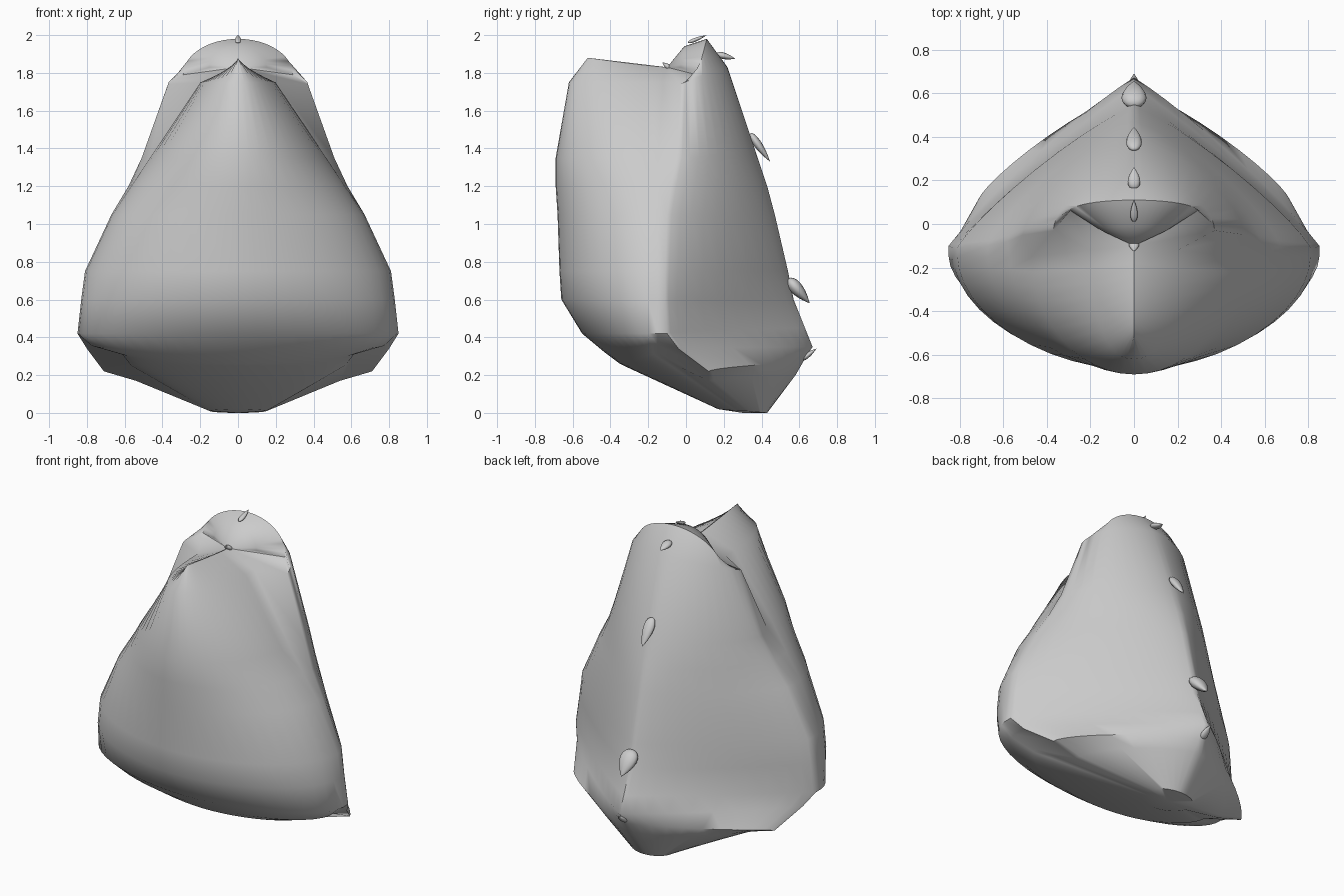
import bpy
import bmesh
from math import sin, cos, pi, radians
from mathutils import Vector

cube = bpy.data.objects.get("Cube")
if cube:
    bpy.data.objects.remove(cube)

grey = bpy.data.materials.new("plain_grey")
grey.use_nodes = True
colour = (0.6, 0.6, 0.6, 1)
grey.diffuse_color = colour
grey.node_tree.nodes["Principled BSDF"].inputs["Base Color"].default_value = colour


def finish(name, bm, angle):
    """Turn a bmesh into a smooth grey object."""
    bmesh.ops.remove_doubles(bm, verts=bm.verts, dist=0.0005)
    bmesh.ops.recalc_face_normals(bm, faces=bm.faces)
    mesh = bpy.data.meshes.new(name)
    bm.to_mesh(mesh)
    bm.free()
    mesh.materials.append(grey)
    obj = bpy.data.objects.new(name, mesh)
    bpy.context.collection.objects.link(obj)
    bpy.ops.object.select_all(action='DESELECT')
    obj.select_set(True)
    bpy.context.view_layer.objects.active = obj
    bpy.ops.object.shade_smooth_by_angle(angle=radians(angle))
    return obj


APEX = (0, -.1, 1.83)
PEAK = (-.52, 1.88)
# Cross-sections, top to bottom:
# front (y, z), front side (x, y, z), hood edge (x, y, z), back (y, z), back roundness
sections = [
    (PEAK, APEX, (.15, -.03, 1.83), (-.01, 1.94), 2),
    (PEAK, APEX, (.29, .06, 1.79), (.11, 1.98), 2),
    ((-.62, 1.75), (.2, -.12, 1.75), (.37, -.03, 1.74), (.22, 1.83), 1.8),
    ((-.69, 1.35), (.47, -.15, 1.35), (.51, -.05, 1.35), (.38, 1.35), 1.5),
    ((-.69, 1.2), (.57, -.15, 1.2), (.58, -.08, 1.2), (.43, 1.2), 1.4),
    ((-.68, 1.05), (.67, -.15, 1.05), (.67, -.1, 1.05), (.47, 1.05), 1.28),
    ((-.67, .75), (.81, -.15, .75), (.81, -.11, .75), (.54, .75), 1.18),
    ((-.66, .6), (.83, -.15, .6), (.83, -.11, .6), (.57, .6), 1.12),
    ((-.55, .42), (.85, -.15, .42), (.85, -.1, .42), (.63, .45), 1.08),
    ((-.43, .32), (.78, -.15, .36), (.8, -.04, .34), (.67, .35), 1.1),
    ((-.35, .26), (.62, -.15, .32), (.71, .12, .22), (.62, .27), 1.2),
    ((-.33, .25), (.57, -.05, .25), (.54, .12, .17), (.58, .2), 1.4),
    ((.17, .02), (.15, .28, .01), (.15, .32, .01), (.43, 0), 2),
]
STEPS = 12


def arc(side, end, power):
    """Quarter curve from the side point to the point on the middle plane."""
    points = []
    for i in range(STEPS + 1):
        t = pi / 2 * i / STEPS
        across = max(cos(t), 0) ** (2 / power)
        along = sin(t) ** (2 / power)
        points.append(Vector((side[0] * across,
                              side[1] + (end[0] - side[1]) * along,
                              side[2] + (end[1] - side[2]) * sin(t))))
    return points


# Body: one loft with a ridged front, fuller near the top, and a wider hood behind it
bm = bmesh.new()
rings = []
for front, side, hood, back, power in sections:
    fullness = 1.85 + max(0, front[1] - 1.2) * .8
    half = arc(side, front, fullness)[::-1] + arc(hood, back, power)
    mirrored = [Vector((-p.x, p.y, p.z)) for p in half[-2:0:-1]]
    rings.append([bm.verts.new(p) for p in half + mirrored])
count = len(rings[0])
for upper, lower in zip(rings, rings[1:]):
    for i in range(count):
        j = (i + 1) % count
        bm.faces.new((upper[i], upper[j], lower[j], lower[i]))
# Close the top into the pinched apex and the underside into a flat foot
for ring, centre in ((rings[0], APEX), (rings[-1], (0, .3, 0))):
    tip = bm.verts.new(centre)
    for i in range(count):
        bm.faces.new((ring[i], ring[(i + 1) % count], tip))
bmesh.ops.remove_doubles(bm, verts=bm.verts, dist=0.0005)
# Drop the zero-area slivers left where the front ridge closes up
flat = [f for f in bm.faces if f.calc_area() < 1e-8]
bmesh.ops.delete(bm, geom=flat, context='FACES')
finish("body_shell", bm, 50)


def thorn(name, base, tip, width):
    """Pointed teardrop in the middle plane, from base to tip (y, z)."""
    start, end = Vector((0, *base)), Vector((0, *tip))
    axis = end - start
    length = axis.length
    direction = axis.normalized()
    normal = Vector((1, 0, 0)).cross(direction)
    bm = bmesh.new()
    bmesh.ops.create_uvsphere(bm, u_segments=12, v_segments=10, radius=1)
    for v in bm.verts:
        t = (v.co.z + 1) / 2
        taper = 1.25 * (1 - t) ** .5
        v.co = (start + direction * (t * length)
                + Vector((v.co.x * taper * width / 2, 0, 0))
                + normal * (v.co.y * taper * width * .3))
    finish(name, bm, 60)


# Row of thorns down the back, with a small bud at the apex
thorns = [
    ("crest_thorn", (.01, 1.96), (.11, 2), .035),
    ("upper_thorn", (.16, 1.9), (.26, 1.875), .06),
    ("middle_thorn", (.34, 1.48), (.445, 1.33), .075),
    ("lower_thorn", (.54, .71), (.655, .58), .12),
    ("tail_thorn", (.61, .28), (.69, .34), .05),
    ("apex_bud", (-.08, 1.82), (-.125, 1.855), .05),
]
for entry in thorns:
    thorn(*entry)
